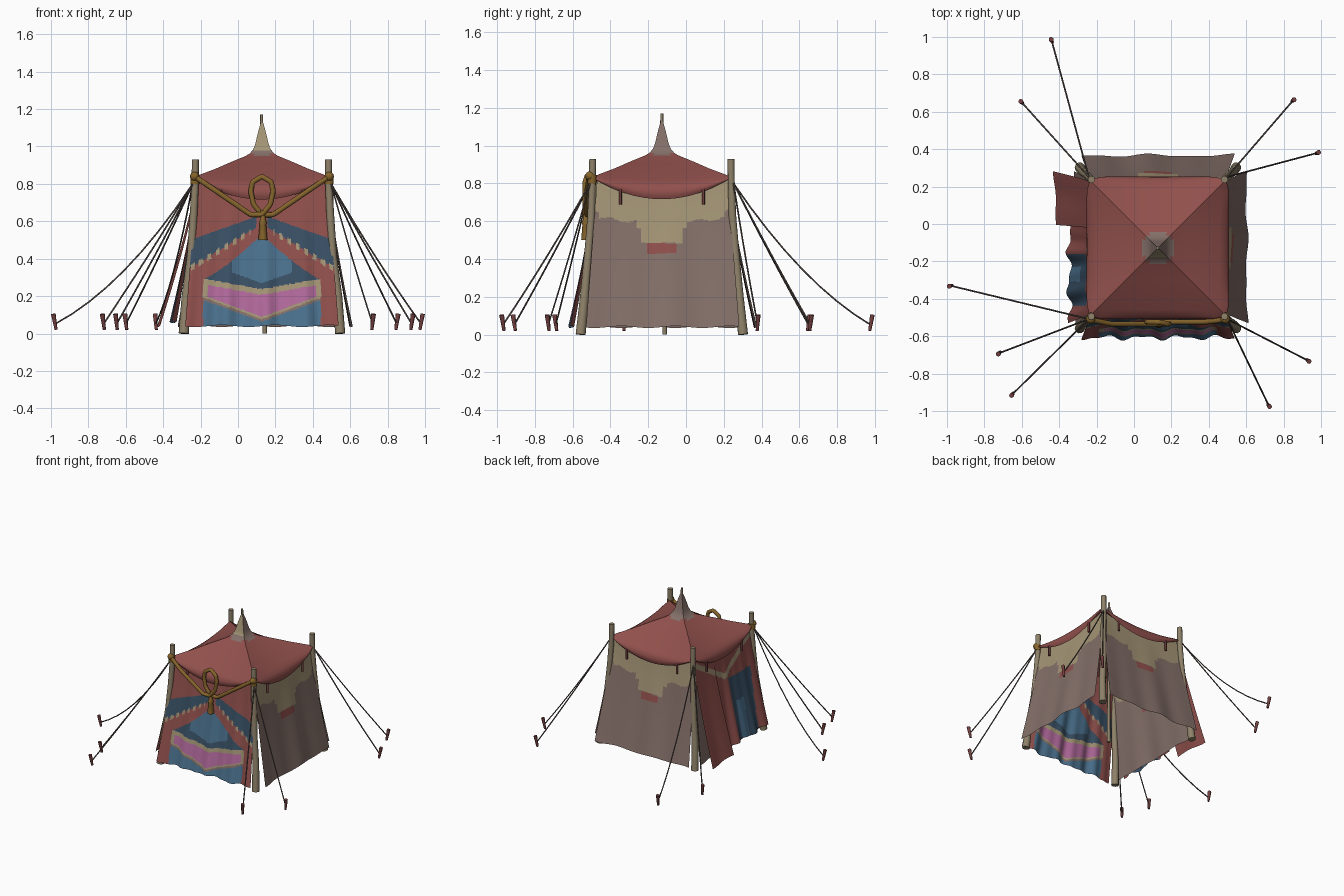
import bpy, bmesh, math
from mathutils import Vector

if "Cube" in bpy.data.objects:
    bpy.data.objects.remove(bpy.data.objects["Cube"])

CX, CY = 0.128, -0.128          # tent centre
COLS = [("red_cloth", (.28, .08, .072)), ("taupe_cloth", (.23, .16, .14)),
        ("beige_cloth", (.37, .30, .18)), ("blue_cloth", (.07, .165, .27)),
        ("dark_blue_cloth", (.04, .08, .13)), ("pink_cloth", (.44, .14, .33)),
        ("gold_rope", (.24, .13, .025)), ("dark_red_wood", (.17, .05, .05)),
        ("guy_rope", (.10, .078, .07)), ("pole_wood", (.27, .22, .14))]
RED, TAUPE, BEIGE, BLUE, DARK, PINK, GOLD, WOOD, ROPE, POLE = range(10)
MATS = []
for n, c in COLS:
    m = bpy.data.materials.new(n)
    m.diffuse_color = (*c, 1)
    m.use_nodes = True
    m.node_tree.nodes["Principled BSDF"].inputs["Base Color"].default_value = m.diffuse_color
    MATS.append(m)


def lerp(a, b, t):
    return a + (b - a) * t


def finish(name, bm, mats):
    me = bpy.data.meshes.new(name)
    bm.to_mesh(me)
    bm.free()
    for i in mats:
        me.materials.append(MATS[i])
    ob = bpy.data.objects.new(name, me)
    bpy.context.collection.objects.link(ob)
    for p in me.polygons:
        p.use_smooth = True
    return ob


def grid(name, fn, nu, nv, rule):
    """Sheet from fn(s, t) in 0..1, coloured by rule(face centre)."""
    bm = bmesh.new()
    vs = [[bm.verts.new(fn(i / nu, j / nv)) for i in range(nu + 1)] for j in range(nv + 1)]
    for j in range(nv):
        for i in range(nu):
            f = bm.faces.new((vs[j][i], vs[j + 1][i], vs[j + 1][i + 1], vs[j][i + 1]))
            f.material_index = rule(f.calc_center_median())
    return finish(name, bm, range(10))


def tube(name, pts, mat, r, radii=None, smooth=False, sides=2):
    """Round tube along points."""
    cu = bpy.data.curves.new(name, 'CURVE')
    cu.dimensions = '3D'
    cu.bevel_depth = r
    cu.bevel_resolution = sides
    cu.use_fill_caps = True
    if smooth:
        sp = cu.splines.new('NURBS')
        sp.use_endpoint_u = True
        sp.order_u = 3
        sp.resolution_u = 5
    else:
        sp = cu.splines.new('POLY')
    sp.points.add(len(pts) - 1)
    for i, p in enumerate(pts):
        sp.points[i].co = (*p, 1)
        sp.points[i].radius = radii[i] if radii else 1
    cu.materials.append(MATS[mat])
    ob = bpy.data.objects.new(name, cu)
    bpy.context.collection.objects.link(ob)
    bpy.ops.object.select_all(action='DESELECT')
    ob.select_set(True)
    bpy.context.view_layer.objects.active = ob
    bpy.ops.object.convert(target='MESH')
    return ob


# ---- cloth walls -------------------------------------------------------
def wall(name, ang, u0, u1, d1, rule, nu=90, nv=90, amp=.006, freq=6, d0=.35, z1=.04):
    n = Vector((round(math.cos(ang)), round(math.sin(ang)), 0))
    t = Vector((-n.y, n.x, 0))
    c = Vector((CX, CY, 0))

    def fn(s, k):
        u = lerp(u0, u1, s)
        z = lerp(.77 + .05 * u * u, z1 + .005 * math.sin(9 * u), k)
        d = lerp(d0, d1, k ** 1.2) + amp * k * (math.sin(freq * u + 1) + .6 * math.sin(freq * 1.8 * u))
        return c + n * d + t * (u * lerp(.35, .41, k)) + Vector((0, 0, z))

    def col(p):
        return rule((p - c).dot(t), p.z)
    return grid(name, fn, nu, nv, col)


def plain_rule(v, z):
    a = abs(v)
    if a < .078 and .43 < z < .483:
        return RED
    edge = .485 if a < .11 else .56 if a < .135 else .60 + .15 * max(0, a - .2) + .008 * math.sin(40 * v)
    if a > .335:
        edge += .035
    return BEIGE if z > edge else TAUPE


def front_rule(v, z):
    a = abs(v)
    top, bot = .635 - .35 * a, .585 - .61 * a
    if a > .03:                                   # hanging band with fringe
        if a > .06 and bot - .02 < z < bot + .012 and (a / .045) % 1 < .5:
            return BEIGE
        if bot < z < top:
            return DARK
    if a > .315:
        return RED
    if z > .28 + .25 * ((.34 - a) / .34) ** 1.3:  # curtain
        return RED
    hi, lo = .237 + .18 * a, .077 + .37 * a       # pink crescent
    if z > hi:
        return DARK if a > .16 or z < .27 + .35 * a else BLUE
    if z > lo:
        if z > hi - .03 or z < lo + .012 or a > .29:
            return BEIGE
        return PINK
    return TAUPE if z > lo - .014 else BLUE


def left_rule(v, z):                              # v runs toward the front
    if abs(z - (.57 + .6 * abs(v))) < .022:
        return BEIGE
    if z < .54 and .03 < v < .31:
        return BLUE if .1 < v < .18 and z < .35 else DARK
    return RED


wall("right_wall", 0, -.98, 1, .475, plain_rule)
wall("back_wall", math.pi / 2, -1, 1, .495, plain_rule)
wall("left_wall", math.pi, -1, 1, .44, plain_rule, d0=.335)
wall("left_drape", math.pi, -.3, .98, .475, left_rule, nu=60, amp=.012, freq=13, z1=.06)
wall("left_door_flap", math.pi, -1, -.3, .55, left_rule, nu=40, amp=.007)
wall("front_wall", -math.pi / 2, -1, 1, .48, front_rule, 120, 120, .010, 13)

# ---- roof with sagging rolled eaves -----------------------------------
PROF = [(.006, 1.13), (.02, 1.08), (.034, 1.02), (.042, .995), (.05, .98), (.066, .962),
        (.085, .95), (.17, .915), (.25, .88), (.33, .85), (.365, .835)]
VAL = 5
ROWS = len(PROF) - 1 + VAL


def roof_side(q):
    def fn(s, k):
        j = round(k * ROWS)
        v = 2 * s - 1
        sag = 1 - v * v
        r, z = PROF[min(j, len(PROF) - 1)]
        z -= .042 * sag * (r / .365) ** 2
        out = r
        if j >= len(PROF):
            e = (j - len(PROF) + 1) / VAL
            out += .016 * math.sin(math.pi * e * .85) * min(1, 3 * sag)
            z -= .07 * e * sag + .006 * e
        x, y = v * r, -out
        for _ in range(q):
            x, y = -y, x
        return Vector((CX + x, CY + y, z))

    def col(p):
        if p.z > .985 and q == 0:
            return BEIGE
        return TAUPE if math.hypot(p.x - CX, p.y - CY) < .088 else RED
    return grid(("roof_front", "roof_right", "roof_back", "roof_left")[q], fn, 24, ROWS, col)


for q in range(4):
    roof_side(q)
    # wooden toggles below the eaves
    for v in (-.22, .22):
        x, y = v, -.374
        for _ in range(q):
            x, y = -y, x
        tube("eave_toggle", [(CX + x, CY + y, .77), (CX + x, CY + y, .69 if q else .735)], WOOD, .008)

# ---- poles ------------------------------------------------------------
for sx in (-1, 1):
    for sy in (-1, 1):
        path = [(.418, .43, 0), (.405, .41, .2), (.378, .39, .42), (.366, .374, .62),
                (.357, .368, .8), (.356, .366, .93)]
        tube("corner_pole", [(CX + sx * x, CY + sy * y, z) for x, y, z in path], POLE,
             .021, [1.3, 1.15, 1.05, 1, .9, .9], sides=3)
        if sy < 0:  # binding where the front rope meets the pole
            tube("pole_binding", [(CX + sx * .359, CY + sy * .369, z) for z in (.80, .845)], GOLD, .024)
tube("centre_pole", [(CX + .015, CY + .015, 0), (CX, CY, .9), (CX - .002, CY, 1.17)], POLE,
     .012, [1, 1, .65])

# ---- guy lines and stakes: stake x, y, sag -----------------------------
GUYS = [(-.44, .98, .08), (-.60, .65, .01), (.85, .66, .01), (.98, .38, .02), (-.98, -.33, .09),
        (-.72, -.69, .01), (-.65, -.91, .01), (.93, -.73, .01), (.72, -.97, .015)]
for x, y, sag in GUYS:
    sx, sy = (1 if x > 0 else -1), (1 if y > 0 else -1)
    a = Vector((CX + sx * .37, CY + sy * .38, .80))
    b = Vector((x, y, .05))
    pts = [a.lerp(b, i / 8) - Vector((0, 0, sag * 4 * (i / 8) * (1 - i / 8))) for i in range(9)]
    for p in pts:
        p.z = max(p.z, .04)
    tube("guy_line", pts, ROPE, .0045, sides=1)
    o = Vector((x, y, 0)).normalized() * .008
    tube("ground_stake", [(x - o.x, y - o.y, .02), (x + o.x, y + o.y, .105)], WOOD, .012, [.7, 1.1])

# ---- decorative front rope with loop and tassel ------------------------
yf = CY - .392
half = [(.36, .84), (.25, .765), (.14, .69), (.06, .635), (.0, .635), (-.045, .69),
        (-.06, .76), (-.05, .81), (0, .84)]
pts = [(CX + x, yf - .004 + (.012 if i == 0 else 0), z) for i, (x, z) in enumerate(half)]
pts += [(CX - x, yf - .014 + (.022 if i == 0 else 0), z) for i, (x, z) in reversed(list(enumerate(half[:-1])))]
tube("front_rope", pts, GOLD, .014, smooth=True, sides=3)
tube("front_tassel", [(CX + .005, yf - .012, z) for z in (.66, .61, .595, .58, .50)], GOLD,
     .022, [.6, .6, 1, .8, 1.1], sides=3)
for s in (-1, 1):
    bm = bmesh.new()
    bmesh.ops.create_uvsphere(bm, u_segments=12, v_segments=8, radius=.025)
    bmesh.ops.translate(bm, verts=bm.verts, vec=(CX + s * .36, CY - .38, .84))
    finish("front_rope_knot", bm, [GOLD])
